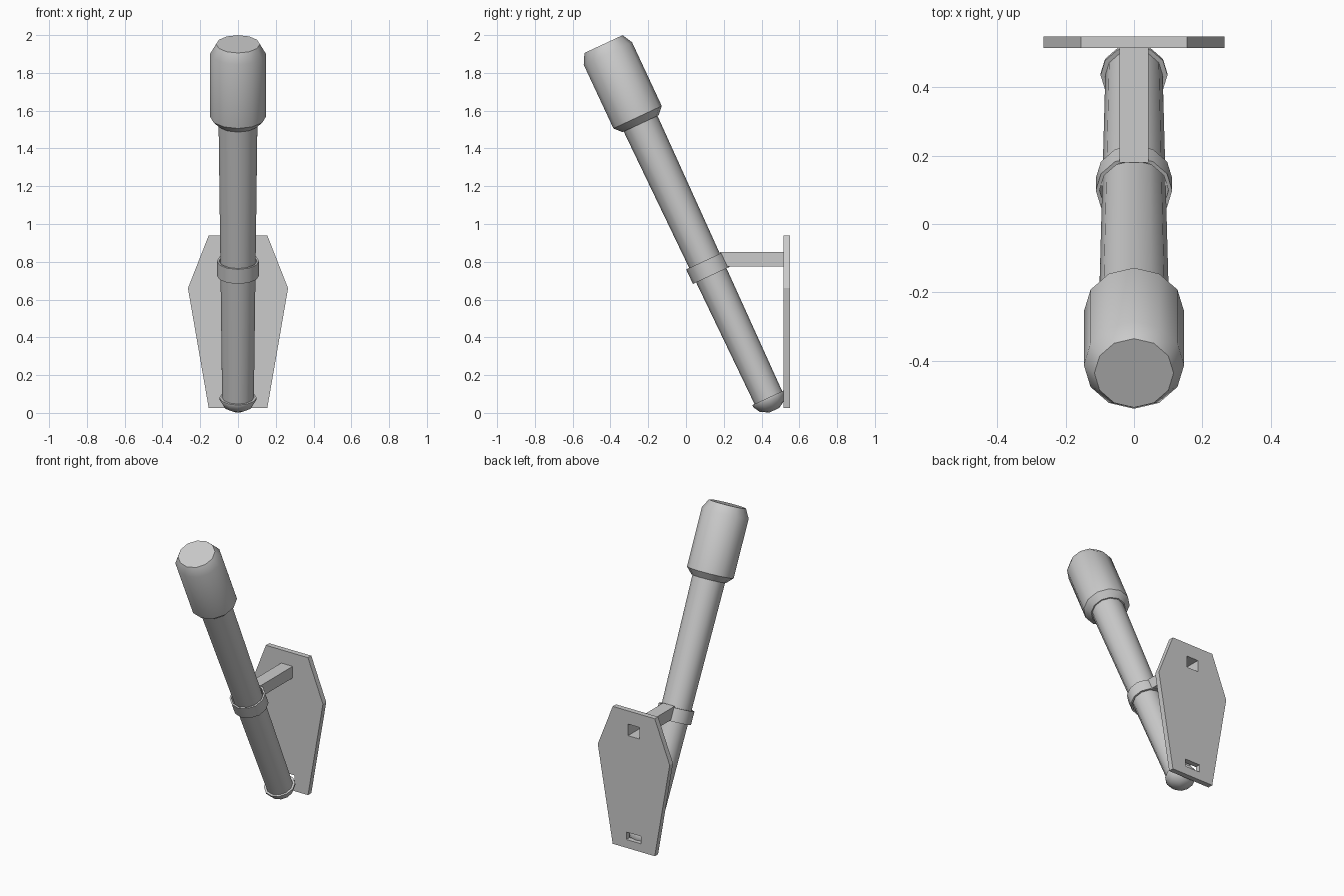
import bpy, bmesh, math
from mathutils import Matrix, Vector

if "Cube" in bpy.data.objects:
    bpy.data.objects.remove(bpy.data.objects["Cube"])

grey = bpy.data.materials.new("plain_grey")
grey.use_nodes = True
grey.diffuse_color = (0.6, 0.6, 0.6, 1)
grey.node_tree.nodes["Principled BSDF"].inputs["Base Color"].default_value = (0.6, 0.6, 0.6, 1)

SIDES = 12
# Leaning axis: local z runs up the torch from the foot, tilted to the front
LEAN = (Matrix.Translation((0, 0.441, 0.07))
        @ Matrix.Rotation(math.radians(25), 4, 'X')
        @ Matrix.Diagonal((1, 0.96, 1, 1)))


def finish(name, bm, smooth=False):
    bmesh.ops.recalc_face_normals(bm, faces=bm.faces)
    mesh = bpy.data.meshes.new(name)
    bm.to_mesh(mesh)
    bm.free()
    mesh.materials.append(grey)
    obj = bpy.data.objects.new(name, mesh)
    bpy.context.collection.objects.link(obj)
    if smooth:
        bpy.ops.object.select_all(action='DESELECT')
        obj.select_set(True)
        bpy.context.view_layer.objects.active = obj
        bpy.ops.object.shade_smooth_by_angle(angle=math.radians(32))
    return obj


def lathe(name, profile, closed=False):
    """Turn (radius, height) points about the leaning axis."""
    bm = bmesh.new()
    rings = []
    for r, h in profile:
        rings.append([bm.verts.new(LEAN @ Vector((r * math.cos(a), r * math.sin(a), h)))
                      for a in (math.tau * i / SIDES for i in range(SIDES))])
    pairs = list(zip(rings, rings[1:]))
    if closed:
        pairs.append((rings[-1], rings[0]))
    else:
        bm.faces.new(rings[0])
        bm.faces.new(rings[-1])
    for low, high in pairs:
        for i in range(SIDES):
            j = (i + 1) % SIDES
            bm.faces.new((low[i], low[j], high[j], high[i]))
    return finish(name, bm, True)


def rectangle(half_width, low, high):
    return [(-half_width, low), (half_width, low), (half_width, high), (-half_width, high)]


# Torch: shaft, chamfered head, rounded foot and loose holding ring
lathe("shaft", [(0.084, 0.0), (0.103, 1.63)])
lathe("head", [(0.11, 1.612), (0.147, 1.65), (0.147, 2.022), (0.116, 2.077)])
lathe("foot_cup", [(0.03, -0.062), (0.077, -0.036), (0.098, 0.0), (0.098, 0.012)])
lathe("holding_ring", [(0.112, 0.726), (0.112, 0.811), (0.101, 0.811), (0.101, 0.726)], closed=True)

# Wall plate: six-sided outline with two socket holes
bm = bmesh.new()
half = [(0.155, 0.025), (0.265, 0.66), (0.155, 0.94)]
outline = half + [(-x, z) for x, z in reversed(half)]
FRONT, BACK = 0.515, 0.55
for loop in (outline, rectangle(0.042, 0.775, 0.852), rectangle(0.055, 0.08, 0.13)):
    verts = [bm.verts.new((x, FRONT, z)) for x, z in loop]
    for a, b in zip(verts, verts[1:] + verts[:1]):
        bm.edges.new((a, b))
bmesh.ops.triangle_fill(bm, use_beauty=True, edges=bm.edges[:])
extruded = bmesh.ops.extrude_face_region(bm, geom=bm.faces[:], use_keep_orig=True)
bmesh.ops.translate(bm, vec=(0, BACK - FRONT, 0),
                    verts=[g for g in extruded["geom"] if isinstance(g, bmesh.types.BMVert)])
bmesh.ops.dissolve_limit(bm, angle_limit=0.01, verts=bm.verts[:], edges=bm.edges[:])
finish("wall_plate", bm)

# Support arm: hollow bar, open where it meets the plate
bm = bmesh.new()
ends = [[bm.verts.new((x, y, z)) for x, z in rectangle(0.042, 0.775, 0.852)] for y in (0.18, FRONT)]
bm.faces.new(ends[0])
for i in range(4):
    j = (i + 1) % 4
    bm.faces.new((ends[0][i], ends[0][j], ends[1][j], ends[1][i]))
finish("support_arm", bm)
